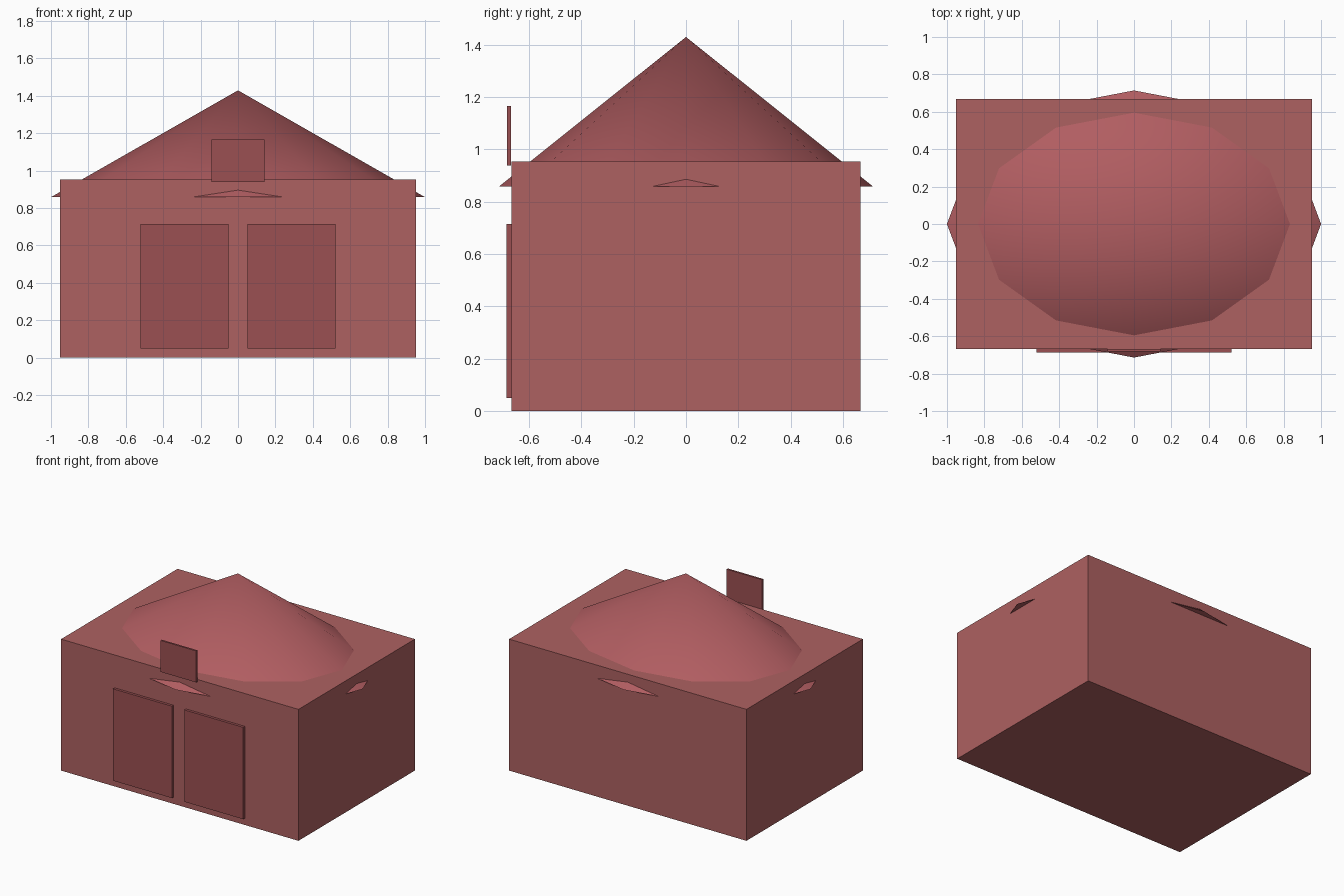
import bpy
import math

if "Cube" in bpy.data.objects:
    bpy.data.objects.remove(bpy.data.objects["Cube"])


def material(name, color):
    m = bpy.data.materials.new(name)
    m.diffuse_color = (*color, 1)
    m.use_nodes = True
    m.node_tree.nodes["Principled BSDF"].inputs["Base Color"].default_value = m.diffuse_color
    return m


WALL = material("wall_red", (0.42, 0.12, 0.12))
ROOF = material("roof_red", (0.44, 0.11, 0.12))
DOOR = material("door_red", (0.33, 0.08, 0.085))


def box(name, low, high, mat):
    center = [(a + b) / 2 for a, b in zip(low, high)]
    bpy.ops.mesh.primitive_cube_add(size=1, location=center)
    ob = bpy.context.object
    ob.name = name
    ob.scale = [b - a for a, b in zip(low, high)]
    bpy.ops.object.transform_apply(location=False, rotation=False, scale=True)
    ob.data.materials.append(mat)
    return ob


# Main building block
box("walls", (-0.952, -0.667, 0), (0.952, 0.667, 0.953), WALL)

# Twelve-sided oval cone roof, tips poking through the walls
base, apex = 0.858, 1.429
bpy.ops.mesh.primitive_cone_add(vertices=12, radius1=1, radius2=0, depth=apex - base,
                                location=(0, 0, (base + apex) / 2))
roof = bpy.context.object
roof.name = "roof"
roof.scale = (1, 0.714, 1)
bpy.ops.object.transform_apply(location=False, rotation=False, scale=True)
roof.data.materials.append(ROOF)
bpy.ops.object.shade_smooth_by_angle(angle=math.radians(40))

# Pair of front doors
for side, x0, x1 in (("left", -0.522, -0.05), ("right", 0.05, 0.522)):
    box(side + "_door", (x0, -0.686, 0.049), (x1, -0.648, 0.715), DOOR)

# Sign panel above the doors
box("sign_panel", (-0.143, -0.683, 0.938), (0.143, -0.669, 1.166), DOOR)
